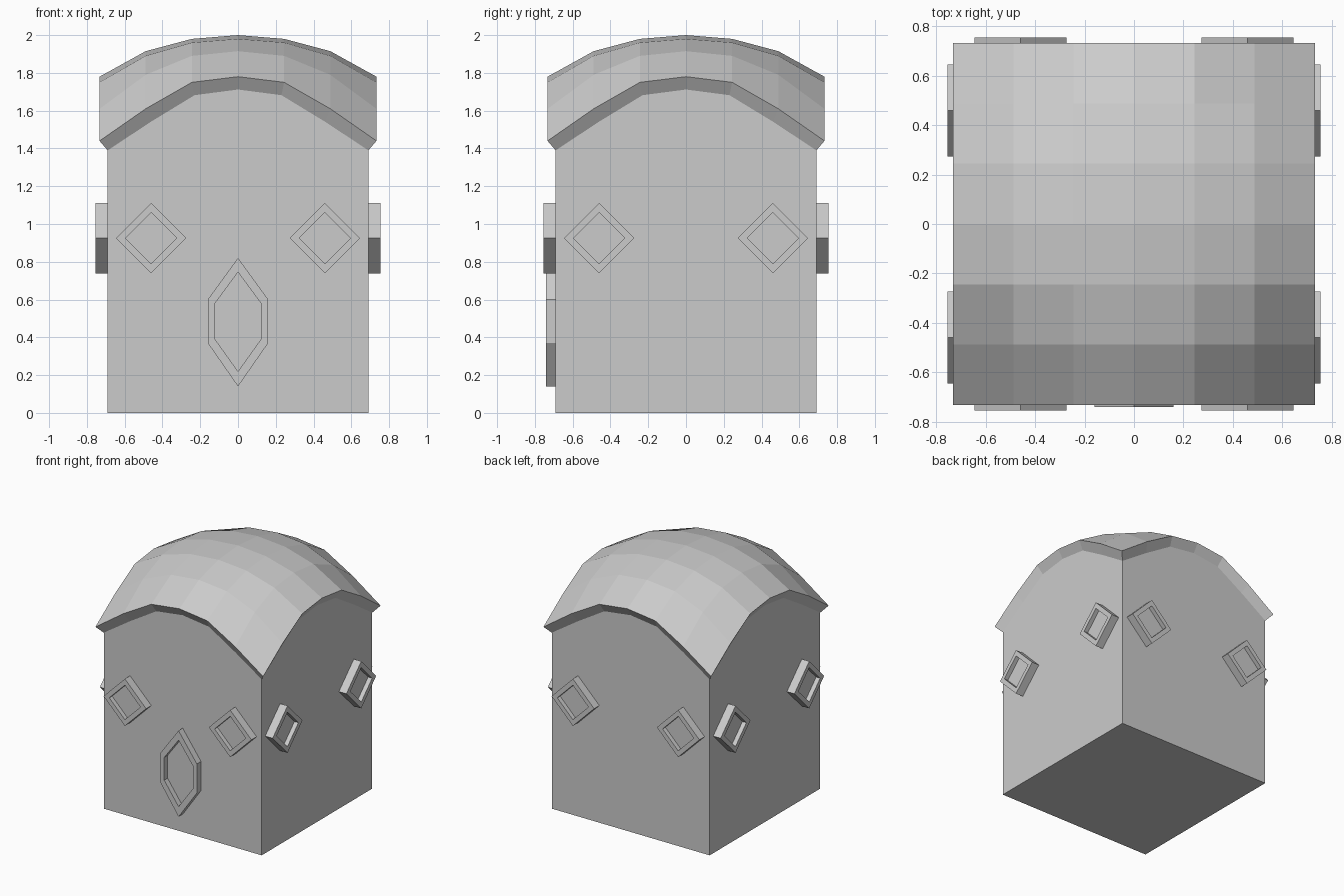
import bpy
import bmesh
from math import pi
from mathutils import Matrix, Vector

if "Cube" in bpy.data.objects:
    bpy.data.objects.remove(bpy.data.objects["Cube"])

WALL = 0.69
EAVE = 0.733
STEPS = range(-3, 4)
# Roof heights for one quarter of the dome, indexed by |column|, |row|
DOME = [[2.0, 1.98, 1.915, 1.78],
        [1.98, 1.96, 1.89, 1.75],
        [1.915, 1.89, 1.79, 1.61],
        [1.78, 1.75, 1.61, 1.44]]
RIM = [(i, -3) for i in range(-3, 3)] + [(3, i) for i in range(-3, 3)] \
    + [(-i, 3) for i in range(-3, 3)] + [(-3, -i) for i in range(-3, 3)]


def dome_z(i, j):
    return DOME[abs(i)][abs(j)]


def under_z(i, j):
    return dome_z(i, j) - (0.05 if abs(i) == abs(j) == 3 else 0.068)


def finish(bm, name):
    bmesh.ops.recalc_face_normals(bm, faces=bm.faces)
    mesh = bpy.data.meshes.new(name)
    bm.to_mesh(mesh)
    bm.free()
    obj = bpy.data.objects.new(name, mesh)
    bpy.context.collection.objects.link(obj)
    return obj


def add_frame(name, outer, inner, depth, recess, matrix):
    """Raised frame with a sunken panel; profiles are (x, z) on the front wall."""
    bm = bmesh.new()
    rings = [[bm.verts.new(matrix @ Vector((x, y, z))) for x, z in prof]
             for prof, y in ((outer, -WALL), (outer, -depth),
                             (inner, -depth), (inner, -recess))]
    n = len(outer)
    for a, b in zip(rings, rings[1:]):
        for k in range(n):
            m = (k + 1) % n
            bm.faces.new((a[k], a[m], b[m], b[k]))
    bm.faces.new(rings[-1])
    bm.faces.new(reversed(rings[0]))
    return finish(bm, name)


def diamond(cx, cz, r):
    return [(cx - r, cz), (cx, cz - r), (cx + r, cz), (cx, cz + r)]


def pointed_hexagon(w, low, shoulder_low, shoulder_high, high):
    return [(0, low), (w, shoulder_low), (w, shoulder_high),
            (0, high), (-w, shoulder_high), (-w, shoulder_low)]


# Walls and floor, tops following the underside of the roof
bm = bmesh.new()
s = WALL / 3
base = [bm.verts.new((i * s, j * s, 0)) for i, j in RIM]
top = [bm.verts.new((i * s, j * s, under_z(i, j))) for i, j in RIM]
bm.faces.new(base)
for side in range(4):
    ids = [(side * 6 + k) % len(RIM) for k in range(7)]
    bm.faces.new([base[k] for k in ids] + [top[k] for k in reversed(ids)])
finish(bm, "walls")

# Faceted domed roof with thickness
bm = bmesh.new()
s2 = EAVE / 3
outer = {(i, j): bm.verts.new((i * s2, j * s2, dome_z(i, j)))
         for i in STEPS for j in STEPS}
under = {(i, j): bm.verts.new((i * s, j * s, under_z(i, j)))
         for i in STEPS for j in STEPS}
for grid in (outer, under):
    for i in range(-3, 3):
        for j in range(-3, 3):
            bm.faces.new([grid[p] for p in
                          ((i, j), (i + 1, j), (i + 1, j + 1), (i, j + 1))])
for a, b in zip(RIM, RIM[1:] + RIM[:1]):
    bm.faces.new((outer[a], outer[b], under[b], under[a]))
finish(bm, "roof")

# Two diamond windows on each of the four walls
for turn, wall in enumerate(("front", "right", "back", "left")):
    for x in (-0.46, 0.46):
        add_frame(f"{wall}_window", diamond(x, 0.925, 0.186),
                  diamond(x, 0.925, 0.136), 0.755, 0.72,
                  Matrix.Rotation(turn * pi / 2, 4, 'Z'))

# Pointed hexagonal front door
add_frame("front_door", pointed_hexagon(0.16, 0.14, 0.37, 0.60, 0.82),
          pointed_hexagon(0.125, 0.22, 0.395, 0.575, 0.745),
          0.742, 0.70, Matrix.Identity(4))
